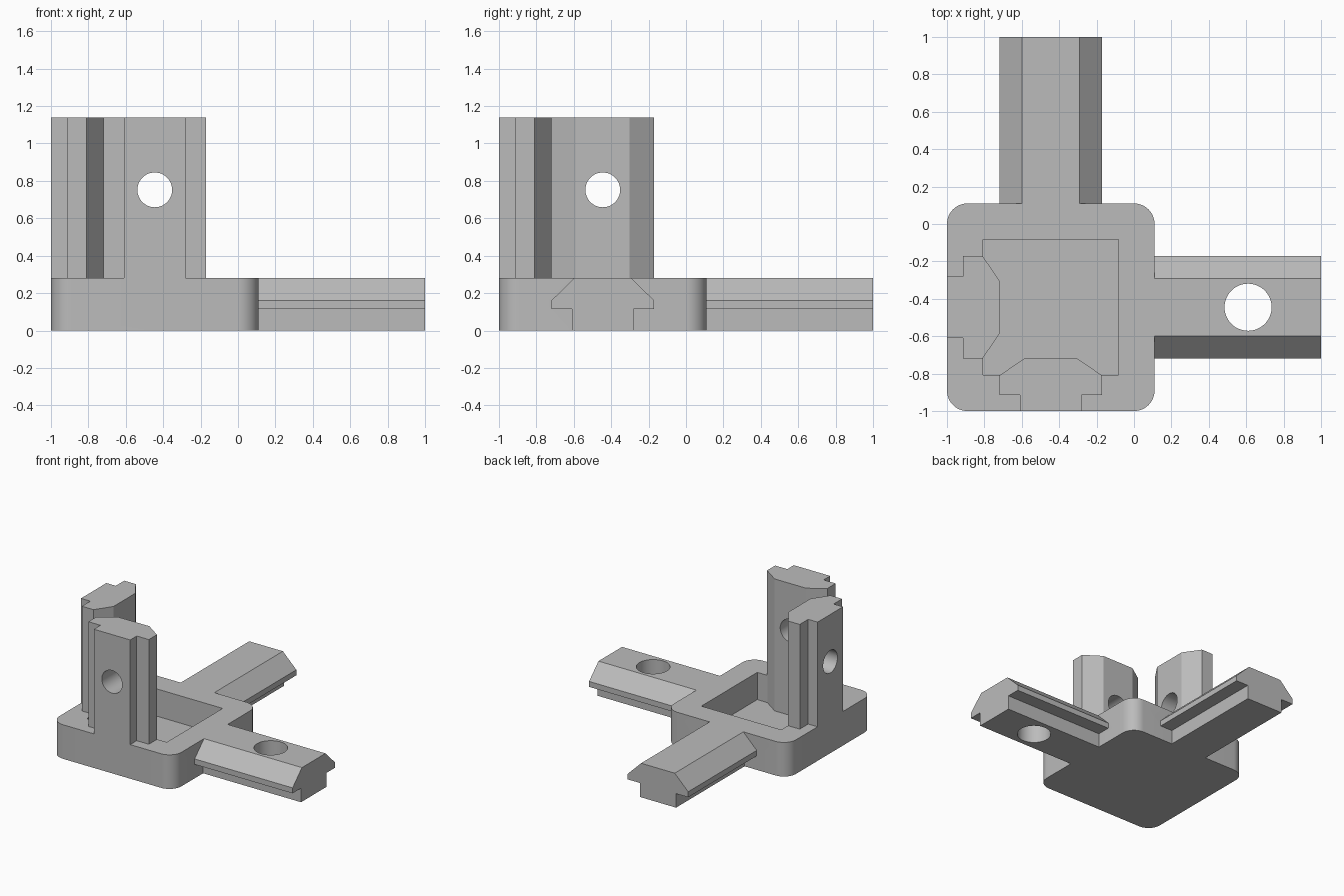
import bpy
import bmesh
import math
from mathutils import Matrix, Vector

old = bpy.data.objects.get("Cube")
if old:
    bpy.data.objects.remove(old, do_unlink=True)

grey = bpy.data.materials.new("plain grey")
grey.use_nodes = True
colour = (0.5, 0.5, 0.5, 1)
grey.diffuse_color = colour
grey.node_tree.nodes["Principled BSDF"].inputs["Base Color"].default_value = colour

MID = -0.445       # centre of the square base, in x and y
HALF = 0.555       # half width of the base
TOP = 0.28         # base height
FLOOR = 0.056      # thickness of the pocket floor
SWAP = Matrix(((0, 1, 0, 0), (1, 0, 0, 0), (0, 0, 1, 0), (0, 0, 0, 1)))


def prism(name, outline, sweep, swap=False):
    """Extrude a closed 3D outline along a vector, optionally swapping x and y."""
    bm = bmesh.new()
    face = bm.faces.new([bm.verts.new(p) for p in outline])
    moved = bmesh.ops.extrude_face_region(bm, geom=[face])["geom"]
    bmesh.ops.translate(bm, vec=sweep, verts=[v for v in moved if isinstance(v, bmesh.types.BMVert)])
    if swap:
        bm.transform(SWAP)
    bmesh.ops.recalc_face_normals(bm, faces=bm.faces)
    mesh = bpy.data.meshes.new(name)
    bm.to_mesh(mesh)
    bm.free()
    mesh.materials.append(grey)
    obj = bpy.data.objects.new(name, mesh)
    bpy.context.collection.objects.link(obj)
    return obj


def combine(target, tool, operation):
    """Apply a boolean and remove the tool."""
    mod = target.modifiers.new(operation.lower(), "BOOLEAN")
    mod.operation = operation
    mod.solver = "EXACT"
    mod.object = tool
    bpy.context.view_layer.objects.active = target
    bpy.ops.object.modifier_apply(modifier=mod.name)
    bpy.data.objects.remove(tool, do_unlink=True)


def circle(centre, radius, u, v, count=48):
    steps = [math.tau * i / count for i in range(count)]
    return [Vector(centre) + radius * (Vector(u) * math.cos(a) + Vector(v) * math.sin(a)) for a in steps]


def slot_profile(neck, lower, upper, tip):
    """Symmetric slot key outline as (offset, depth): narrow neck, wide flange, tapered top."""
    side = [(neck, 0), (neck, lower), (0.275, lower), (0.275, upper), (tip, TOP)]
    return side + [(-w, d) for w, d in reversed(side)]


# Rounded base plate
radius = 0.11
outline = []
for quarter, (sx, sy) in enumerate([(1, 1), (-1, 1), (-1, -1), (1, -1)]):
    for step in range(13):
        a = math.pi / 2 * (quarter + step / 12)
        outline.append((MID + sx * (HALF - radius) + radius * math.cos(a),
                        MID + sy * (HALF - radius) + radius * math.sin(a), 0))
bracket = prism("corner_bracket", outline, (0, 0, TOP))

# Square pocket
low, high = -0.808, -0.082
pocket = prism("pocket_cutter", [(low, low, FLOOR), (high, low, FLOOR), (high, high, FLOOR), (low, high, FLOOR)],
               (0, 0, 1))
combine(bracket, pocket, "DIFFERENCE")

arm_profile = slot_profile(0.165, 0.115, 0.16, 0.153)
post_profile = slot_profile(0.165, 0.085, 0.19, 0.143)

for swap in (False, True):
    # Horizontal slot arm with a vertical screw hole
    arm = prism("slot_arm", [(0.03, MID + w, d) for w, d in arm_profile], (0.97, 0, 0), swap)
    hole = prism("arm_hole_cutter", circle((0.61, MID, -1), 0.126, (1, 0, 0), (0, 1, 0)), (0, 0, 3), swap)
    combine(arm, hole, "DIFFERENCE")
    combine(bracket, arm, "UNION")

    # Upright slot post with a horizontal screw hole
    post = prism("slot_post", [(MID + w, d - 1, FLOOR / 2) for w, d in post_profile],
                 (0, 0, 1.14 - FLOOR / 2), swap)
    hole = prism("post_hole_cutter", circle((MID, -2, 0.752), 0.093, (1, 0, 0), (0, 0, 1)), (0, 1.5, 0), swap)
    combine(post, hole, "DIFFERENCE")
    combine(bracket, post, "UNION")

# Smooth curved surfaces, crisp edges elsewhere
bpy.ops.object.select_all(action="DESELECT")
bracket.select_set(True)
bpy.context.view_layer.objects.active = bracket
bpy.ops.object.shade_smooth_by_angle(angle=math.radians(30))
